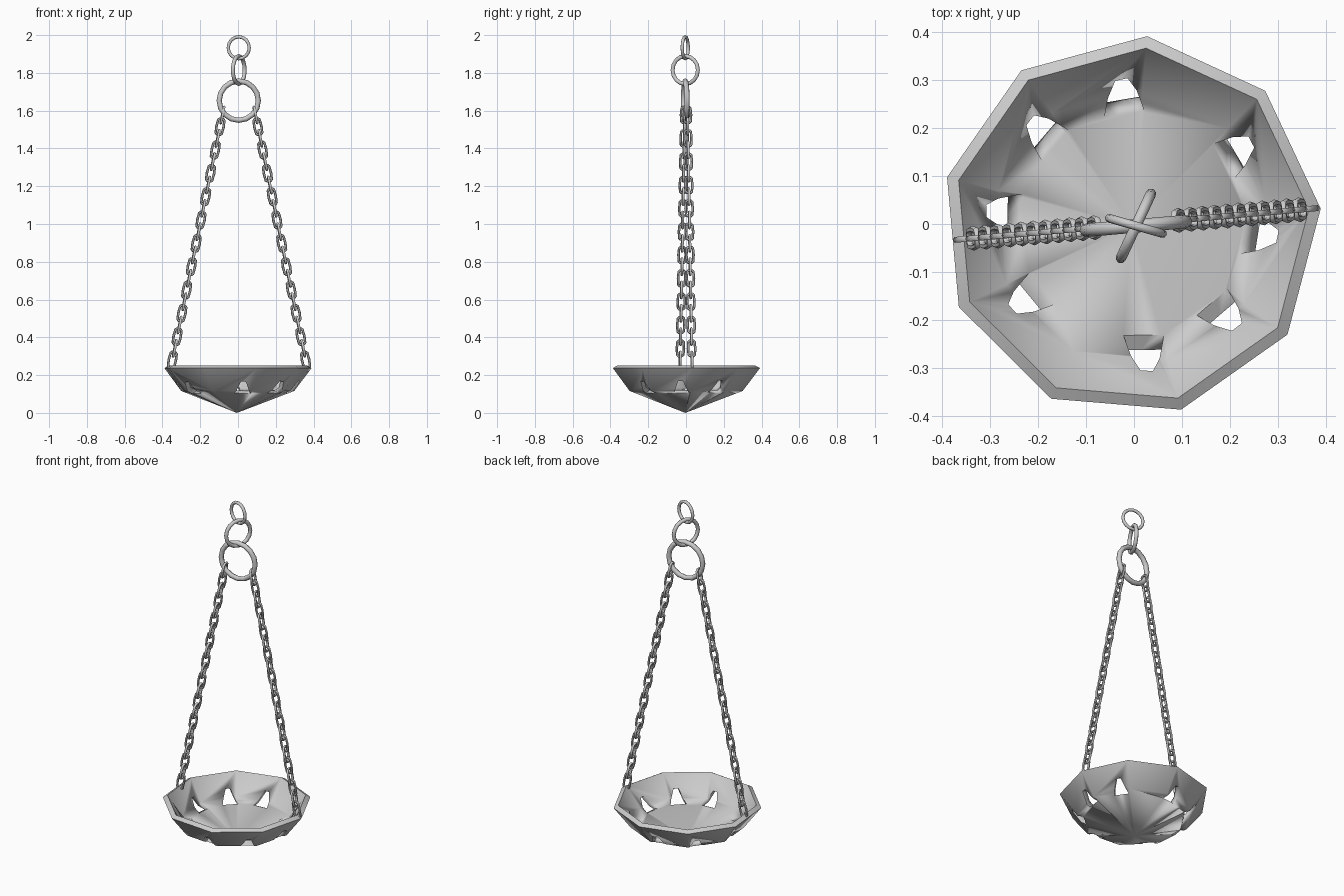
import bpy, bmesh, math
from math import cos, sin, radians, pi
from mathutils import Vector, Matrix

if "Cube" in bpy.data.objects:
    bpy.data.objects.remove(bpy.data.objects["Cube"])

GREY = (0.6, 0.6, 0.6, 1)
metal = bpy.data.materials.new("grey_metal")
metal.use_nodes = True
metal.diffuse_color = GREY
metal.node_tree.nodes["Principled BSDF"].inputs["Base Color"].default_value = GREY

SWING = radians(5)                     # the chains hang in a slightly turned plane
OUT = Vector((cos(SWING), sin(SWING), 0))
UP = Vector((0, 0, 1))


def make_object(name, bm, smooth_angle):
    bmesh.ops.recalc_face_normals(bm, faces=bm.faces)
    mesh = bpy.data.meshes.new(name)
    bm.to_mesh(mesh)
    bm.free()
    mesh.materials.append(metal)
    obj = bpy.data.objects.new(name, mesh)
    bpy.context.collection.objects.link(obj)
    select(obj)
    bpy.ops.object.shade_smooth_by_angle(angle=radians(smooth_angle))
    return obj


def select(obj):
    bpy.ops.object.select_all(action='DESELECT')
    obj.select_set(True)
    bpy.context.view_layer.objects.active = obj


def add_loop(bm, center, long_axis, side_axis, radius, tube, stretch=0.0, segs=16, sides=8):
    """Round loop, or a straight-sided chain link when stretched."""
    normal = side_axis.cross(long_axis).normalized()
    rows = []
    for i in range(segs):
        a = 2 * pi * i / segs
        s = sin(a)
        shift = stretch * (0 if abs(s) < 0.01 else math.copysign(1, s))
        radial = side_axis * cos(a) + long_axis * s
        mid = center + radial * radius + long_axis * shift
        rows.append([bm.verts.new(mid + radial * tube * cos(b) + normal * tube * sin(b))
                     for b in (2 * pi * j / sides for j in range(sides))])
    for i in range(segs):
        r, n = rows[i], rows[(i + 1) % segs]
        for j in range(sides):
            k = (j + 1) % sides
            bm.faces.new((r[j], n[j], n[k], r[k]))


# Nine-sided bowl, spun from a closed wall profile
bm = bmesh.new()
profile = [(0, 0), (0.305, 0.116), (0.397, 0.237), (0.372, 0.251), (0.287, 0.137), (0, 0.028)]
start = Matrix.Rotation(radians(5.2), 4, 'Z')
verts = [bm.verts.new(start @ Vector((r, 0, z))) for r, z in profile]
edges = [bm.edges.new(pair) for pair in zip(verts, verts[1:])]
bmesh.ops.spin(bm, geom=verts + edges, cent=(0, 0, 0), axis=(0, 0, 1),
               angle=2 * pi, steps=9, use_duplicate=False)
bmesh.ops.remove_doubles(bm, verts=bm.verts, dist=0.0005)
bmesh.ops.translate(bm, verts=bm.verts, vec=(-0.006, -0.004, 0))
bowl = make_object("bowl", bm, 40)

# Tapered openings, two groups of four, cut square to the wall
bm = bmesh.new()
through = Vector((0.89, 0, -0.45))
section = [(0.26, 0.042, 0.105), (0.26, -0.042, 0.105), (0.33, -0.013, 0.166), (0.33, 0.013, 0.166)]
for half in (0, 180):
    for k in range(4):
        turn = Matrix.Rotation(radians(95 + half + 40 * k), 4, 'Z')
        corners = [bm.verts.new(turn @ (Vector(p) + through * d))
                   for p in section for d in (-0.08, 0.06)]
        bmesh.ops.convex_hull(bm, input=corners)
cutter = make_object("opening_cutter", bm, 1)
cutter.hide_render = True
cut = bowl.modifiers.new("openings", 'BOOLEAN')
cut.operation = 'DIFFERENCE'
cut.solver = 'EXACT'
cut.object = cutter
select(bowl)
bpy.ops.object.modifier_move_to_index(modifier=cut.name, index=0)
bpy.ops.object.modifier_apply(modifier=cut.name)
bpy.data.objects.remove(cutter)

# Three hanging rings, each turned to thread through the next
rings = [("top_ring", 1.933, 0.058, 0.009, -16),
         ("middle_ring", 1.815, 0.074, 0.011, 65),
         ("lower_ring", 1.653, 0.104, 0.014, 5)]
for name, z, radius, tube, angle in rings:
    bm = bmesh.new()
    a = radians(angle)
    add_loop(bm, Vector((0.004, -0.004, z)), UP, Vector((cos(a), sin(a), 0)), radius, tube)
    make_object(name, bm, 60)

# Two chains of alternating links from the lower ring to the bowl rim
LINKS = 22
for name, side in (("left_chain", 1), ("right_chain", -1)):
    bm = bmesh.new()
    middle = Vector((0.005, 0, 0))
    top = middle + OUT * side * 0.088 + UP * 1.577
    bottom = middle + OUT * side * 0.354 + UP * 0.28
    along = (top - bottom).normalized()
    tangent = UP.cross(OUT)
    outward = tangent.cross(along)
    for i in range(LINKS):
        center = bottom.lerp(top, i / (LINKS - 1))
        across = tangent if i % 2 else outward
        add_loop(bm, center, along, across, 0.019, 0.007, stretch=0.025, segs=12, sides=6)
    make_object(name, bm, 60)
